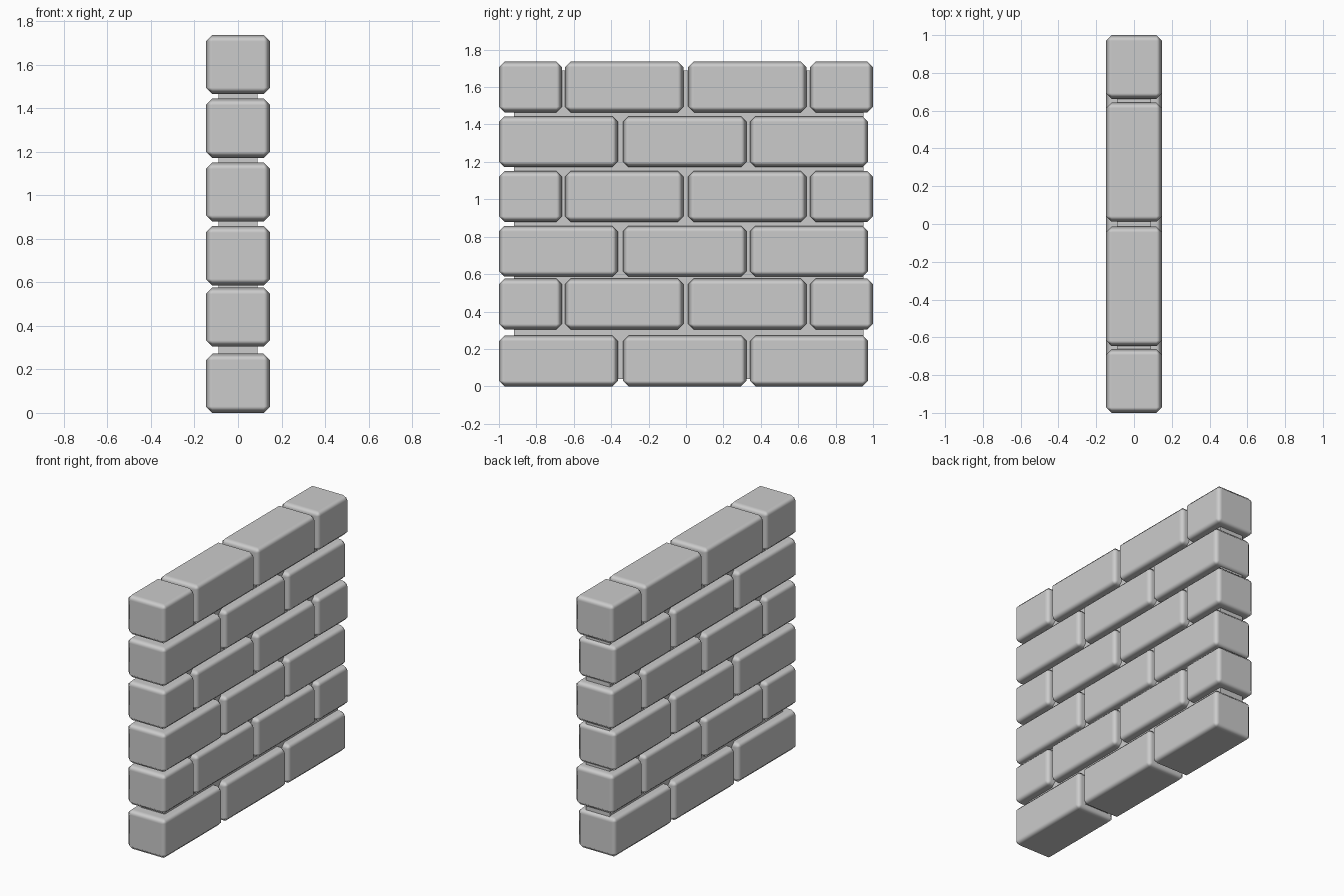
import bpy

if "Cube" in bpy.data.objects:
    bpy.data.objects.remove(bpy.data.objects["Cube"])


def block(name, x, y, z, bevel):
    """Box from (min, max) ranges, with softened edges."""
    bpy.ops.mesh.primitive_cube_add(
        size=1, location=[(a + b) / 2 for a, b in (x, y, z)])
    ob = bpy.context.object
    ob.name = name
    ob.scale = [b - a for a, b in (x, y, z)]
    bpy.ops.object.transform_apply(location=False, rotation=False, scale=True)
    if bevel:
        bpy.ops.object.shade_smooth()
        m = ob.modifiers.new("edge_bevel", 'BEVEL')
        m.width = bevel
        m.segments = 1
        m.harden_normals = True
    return ob


X = (-0.148, 0.148)
HEIGHT = 0.272
ROW_BOTTOMS = [0.0, 0.304, 0.586, 0.879, 1.172, 1.465]

# Alternating courses: three full bricks, or two full with half bricks at the ends
FULL = [(-1.0, -0.364), (-0.337, 0.324), (0.342, 0.974)]
HALF = [(-1.0, -0.663), (-0.647, -0.014), (0.012, 0.644), (0.663, 1.0)]

for r, z in enumerate(ROW_BOTTOMS):
    for i, y in enumerate(HALF if r % 2 else FULL):
        block(f"brick_{r + 1}_{i + 1}", X, y, (z, z + HEIGHT), 0.03)

# Recessed mortar filling the joints
block("mortar_core", (-0.09, 0.09), (-0.92, 0.95), (0.04, 1.69), 0)
